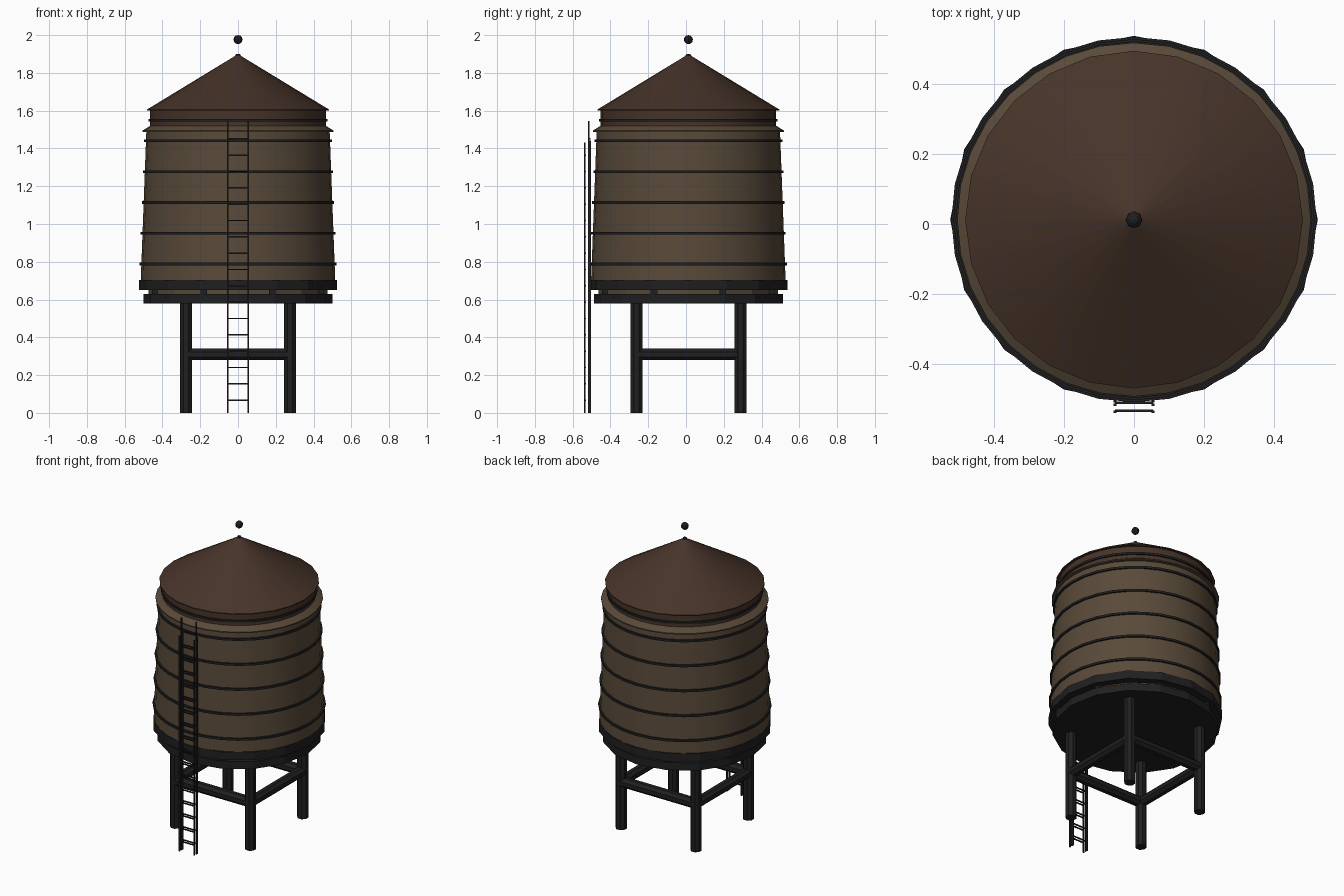
import bpy, math
from mathutils import Vector

if "Cube" in bpy.data.objects:
    bpy.data.objects.remove(bpy.data.objects["Cube"])

CY = 0.0125  # tank axis in y


def material(name, rgb):
    m = bpy.data.materials.new(name)
    m.diffuse_color = (*rgb, 1)
    m.use_nodes = True
    m.node_tree.nodes["Principled BSDF"].inputs["Base Color"].default_value = m.diffuse_color
    return m


WOOD = material("weathered_wood", (0.10, 0.068, 0.041))
ROOF = material("roof_brown", (0.062, 0.034, 0.022))
DARK = material("dark_metal", (0.014, 0.014, 0.014))


def add_mesh(name, verts, faces, mat, smooth=False):
    me = bpy.data.meshes.new(name)
    me.from_pydata(verts, [], faces)
    me.materials.append(mat)
    ob = bpy.data.objects.new(name, me)
    bpy.context.collection.objects.link(ob)
    if smooth:
        bpy.context.view_layer.objects.active = ob
        bpy.ops.object.select_all(action='DESELECT')
        ob.select_set(True)
        bpy.ops.object.shade_smooth_by_angle(angle=math.radians(30))
    return ob


def lathe(name, profile, sides, mat, smooth=False):
    """Revolve (radius, z) points, bottom to top, with capped ends."""
    verts, faces = [], []
    for r, z in profile:
        for i in range(sides):
            a = math.tau * i / sides
            verts.append((r * math.cos(a), CY + r * math.sin(a), z))
    for k in range(len(profile) - 1):
        for i in range(sides):
            j = (i + 1) % sides
            faces.append((k * sides + i, k * sides + j,
                          (k + 1) * sides + j, (k + 1) * sides + i))
    faces.append(tuple(reversed(range(sides))))
    top = (len(profile) - 1) * sides
    faces.append(tuple(range(top, top + sides)))
    return add_mesh(name, verts, faces, mat, smooth)


def bar(name, a, b, width, sides=4):
    """Prism from a to b, measured across its flats."""
    a, b = Vector(a), Vector(b)
    bpy.ops.mesh.primitive_cylinder_add(
        vertices=sides, radius=width / 2 / math.cos(math.pi / sides),
        depth=(b - a).length)
    ob = bpy.context.object
    ob.name = name
    spin = Vector((0, 0, 1)).rotation_difference(b - a).to_matrix().to_4x4()
    turn = spin.Rotation(math.pi / sides, 4, 'Z')
    ob.matrix_world = spin.Translation((a + b) / 2) @ spin @ turn
    ob.data.materials.append(DARK)
    return ob


# Tank body, with the flared eave that closes its top
lathe("tank", [(0.515, 0.70), (0.485, 1.50)], 32, WOOD, True)
lathe("tank_eave", [(0.484, 1.488), (0.505, 1.488), (0.505, 1.495),
                    (0.465, 1.52)], 32, WOOD, True)

# Metal hoops
for i in range(5):
    z = 0.788 + 0.163 * i
    r = 0.531 - 0.008 * i
    r = min(r, 0.515 - (z - 0.70) * 0.0375 + 0.010)
    lathe(f"hoop_{i + 1}", [(r - 0.02, z - 0.007), (r, z - 0.007),
                            (r, z + 0.007), (r - 0.02, z + 0.007)], 32, DARK, True)

# Roof drum, hoop, cone and finial
lathe("roof_drum", [(0.465, 1.51), (0.465, 1.605)], 32, ROOF, True)
lathe("roof_hoop", [(0.46, 1.543), (0.473, 1.543), (0.473, 1.557),
                    (0.46, 1.557)], 32, DARK, True)
lathe("roof_cone", [(0.46, 1.60), (0.482, 1.60), (0.482, 1.606), (0.012, 1.892)],
      24, ROOF, True)
lathe("roof_cap", [(0.022, 1.882), (0.010, 1.90)], 8, DARK)
bpy.ops.mesh.primitive_uv_sphere_add(segments=8, ring_count=6, radius=0.024,
                                     location=(0, CY, 1.976))
finial = bpy.context.object
finial.name = "finial_ball"
finial.data.materials.append(DARK)

# Platform: two sixteen-sided decks with blocks in the gap
lathe("upper_deck", [(0.525, 0.65), (0.525, 0.704)], 16, DARK)
lathe("platform_core", [(0.475, 0.62), (0.475, 0.66)], 16, WOOD)
lathe("lower_deck", [(0.50, 0.58), (0.50, 0.63)], 16, DARK)
for i in range(8):
    a = math.tau * (i + 0.5) / 8
    x, y = 0.475 * math.cos(a), CY + 0.475 * math.sin(a)
    bar(f"deck_block_{i + 1}", (x, y, 0.62), (x, y, 0.66), 0.035)

# Legs and horizontal braces
L = 0.275
corners = [(-L, CY - L), (L, CY - L), (L, CY + L), (-L, CY + L)]
for i, (x, y) in enumerate(corners):
    bar(f"leg_{i + 1}", (x, y, 0), (x, y, 0.60), 0.064, 8)
    x2, y2 = corners[(i + 1) % 4]
    bar(f"brace_{i + 1}", (x, y, 0.31), (x2, y2, 0.31), 0.062, 8)

# Ladder rails and rungs
for s, side in ((-1, "left"), (1, "right")):
    for y, top, part in ((-0.536, 1.432, "outer"), (-0.516, 1.544, "middle"),
                         (-0.506, 1.443, "inner")):
        bar(f"ladder_{part}_rail_{side}", (s * 0.054, y, 0), (s * 0.054, y, top), 0.008)
for i in range(17):
    z = 0.067 + 0.0865 * i
    for y, part in ((-0.51, "inner"), (-0.534, "outer")):
        if part == "inner" or z < 1.43:
            bar(f"{part}_rung_{i + 1}", (-0.054, y, z), (0.054, y, z), 0.007)
